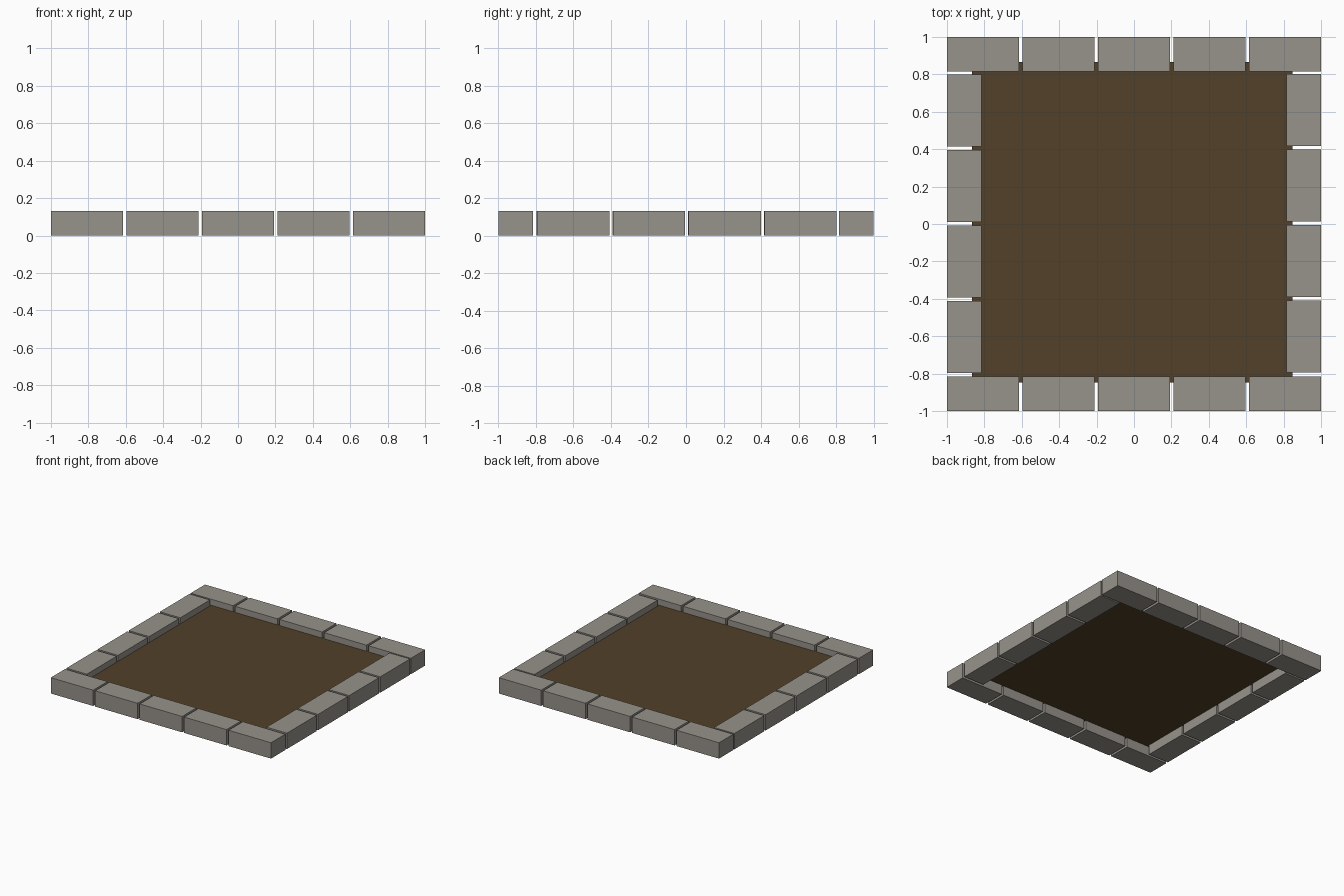
import bpy, bmesh
from mathutils import Matrix

if "Cube" in bpy.data.objects:
    bpy.data.objects.remove(bpy.data.objects["Cube"])

HEIGHT = 0.13
LONG, SHORT = 0.385, 0.185
PITCH = 0.4037


def material(name, rgb):
    m = bpy.data.materials.new(name)
    m.diffuse_color = (*rgb, 1)
    m.use_nodes = True
    m.node_tree.nodes["Principled BSDF"].inputs["Base Color"].default_value = m.diffuse_color
    return m


def finish(bm, name, mat):
    me = bpy.data.meshes.new(name)
    bm.to_mesh(me)
    bm.free()
    me.materials.append(mat)
    ob = bpy.data.objects.new(name, me)
    bpy.context.collection.objects.link(ob)
    return ob


def block(name, x, y, sx, sy):
    bm = bmesh.new()
    bmesh.ops.create_cube(bm, size=1, matrix=Matrix.Translation((x, y, HEIGHT / 2))
                          @ Matrix.Diagonal((sx, sy, HEIGHT, 1)))
    return finish(bm, name, stone)


stone = material("stone", (0.31, 0.29, 0.26))
earth = material("earth", (0.085, 0.052, 0.022))

# Front and back rows: five blocks each, reaching the corners
edge = 1 - SHORT / 2
for side, y in (("front", -edge), ("back", edge)):
    for i in range(5):
        block(f"{side}_stone_{i + 1}", (i - 2) * PITCH, y, LONG, SHORT)

# Side rows: four blocks each, between the front and back rows
for side, x, shift in (("left", -edge, 0.002), ("right", edge, 0.005)):
    for i in range(4):
        block(f"{side}_stone_{i + 1}", x, (i - 1.5) * PITCH + shift, SHORT, LONG)

# Soil: a single sheet tucked under the gaps between the stones
bm = bmesh.new()
bmesh.ops.create_grid(bm, x_segments=1, y_segments=1, size=0.856,
                      matrix=Matrix.Translation((-0.009, 0.009, 0.08)))
finish(bm, "soil", earth)
